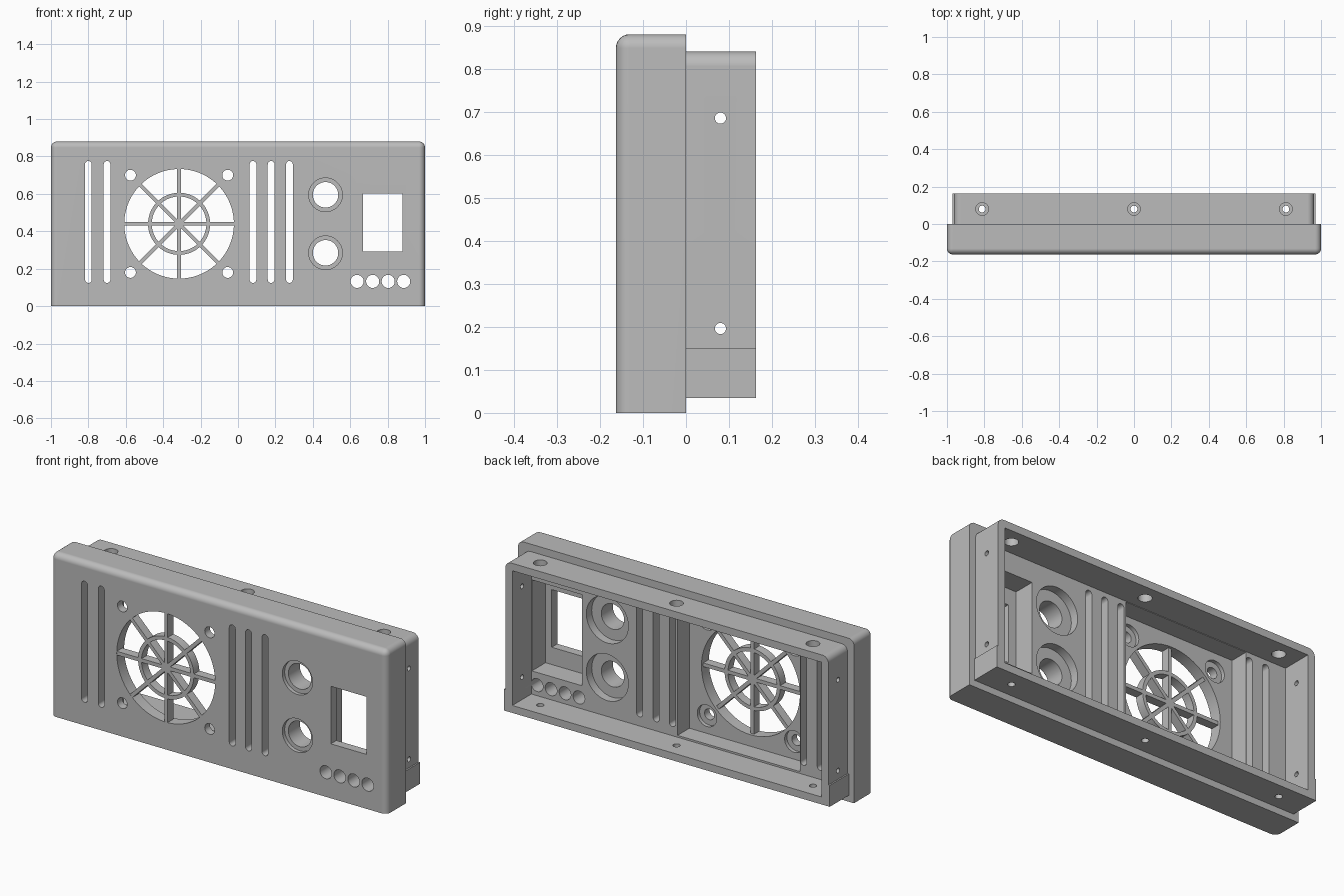
import bpy, bmesh, math
from mathutils import Matrix

if "Cube" in bpy.data.objects:
    bpy.data.objects.remove(bpy.data.objects["Cube"])

FRONT, BACK = -0.163, 0.163
grey = bpy.data.materials.new("grey_plastic")
grey.diffuse_color = (0.5, 0.5, 0.5, 1)
grey.use_nodes = True
grey.node_tree.nodes["Principled BSDF"].inputs["Base Color"].default_value = grey.diffuse_color


def add_object(name, bm):
    bmesh.ops.recalc_face_normals(bm, faces=bm.faces)
    me = bpy.data.meshes.new(name)
    bm.to_mesh(me)
    bm.free()
    me.materials.append(grey)
    ob = bpy.data.objects.new(name, me)
    bpy.context.collection.objects.link(ob)
    return ob


def prism(pts, y0, y1):
    """Extrude an (x, z) outline along y."""
    bm = bmesh.new()
    face = bm.faces.new([bm.verts.new((x, y0, z)) for x, z in pts])
    ext = bmesh.ops.extrude_face_region(bm, geom=[face])["geom"]
    bmesh.ops.translate(bm, vec=(0, y1 - y0, 0),
                        verts=[v for v in ext if isinstance(v, bmesh.types.BMVert)])
    return bm


def rect(x0, x1, z0, z1):
    return [(x0, z0), (x1, z0), (x1, z1), (x0, z1)]


def round_edges(bm, rule, radius):
    edges = [e for e in bm.edges if rule(e.verts[0].co, e.verts[1].co)]
    bmesh.ops.bevel(bm, geom=edges, offset=radius, offset_type='OFFSET',
                    segments=6, profile=0.5, affect='EDGES', clamp_overlap=True)


cutters = []


def cut_prism(pts, y0, y1):
    cutters.append(add_object("cutter", prism(pts, y0, y1)))


def cut_round(axis, center, radius, length, sides=48):
    rot = {'X': Matrix.Rotation(math.pi / 2, 4, 'Y'),
           'Y': Matrix.Rotation(math.pi / 2, 4, 'X'), 'Z': Matrix()}[axis]
    bm = bmesh.new()
    bmesh.ops.create_cone(bm, cap_ends=True, segments=sides, radius1=radius, radius2=radius,
                          depth=length, matrix=Matrix.Translation(center) @ rot)
    cutters.append(add_object("cutter", bm))


def bore(x, z, radius, y0, y1, sides=48):
    cut_round('Y', (x, (y0 + y1) / 2, z), radius, y1 - y0, sides)


def finish(ob):
    bpy.ops.object.select_all(action='DESELECT')
    ob.select_set(True)
    bpy.context.view_layer.objects.active = ob
    bpy.ops.object.convert(target='MESH')
    bpy.ops.object.shade_smooth_by_angle(angle=math.radians(30))
    ob.modifiers.new("clean_normals", 'WEIGHTED_NORMAL').keep_sharp = True


# Front body: rounded at the front, left, right and top, square at the bottom
bm = prism(rect(-1, 1, 0, 0.88), FRONT, 0)
round_edges(bm, lambda a, b: (max(a.y, b.y) < -0.1 and max(a.z, b.z) > 0.1)
            or (min(a.z, b.z) > 0.8 and abs(a.y - b.y) > 0.1), 0.032)
panel = add_object("front_panel", bm)

# Rear lip, slightly wider near its foot
half = [(0.97, 0.035), (0.97, 0.15), (0.962, 0.15), (0.962, 0.84)]
bm = prism(half + [(-x, z) for x, z in reversed(half)], -0.05, BACK)
round_edges(bm, lambda a, b: min(a.z, b.z) > 0.8 and abs(a.y - b.y) > 0.1, 0.035)
lip = add_object("rear_lip", bm)

# Rear cavity, fan pocket, switch pocket and switch window
cut_prism(rect(-0.92, 0.92, 0.075, 0.80), 0.001, 0.2)
cut_prism(rect(-0.68, 0.05, 0.085, 0.797), -0.10, 0.05)
cut_prism(rect(0.62, 0.917, 0.20, 0.69), -0.115, 0.05)
cut_prism(rect(0.667, 0.88, 0.293, 0.603), -0.2, 0.05)

# Ventilation slots
for sx in (-0.80, -0.70, 0.08, 0.177, 0.275):
    r, outline = 0.018, []
    for i in range(26):
        a = math.pi * (i if i < 13 else i - 1) / 12
        outline.append((sx + r * math.cos(a), (0.758 if i < 13 else 0.142) + r * math.sin(a)))
    cut_prism(outline, -0.2, 0.05)

# Fan opening with four recessed screw holes
FX, FZ, FR = -0.315, 0.44, 0.293
bore(FX, FZ, FR, -0.2, 0.05, 96)
for dx in (-0.26, 0.26):
    for dz in (-0.26, 0.26):
        bore(FX + dx, FZ + dz, 0.029, -0.2, 0.05, 32)
        bore(FX + dx, FZ + dz, 0.058, -0.12, 0.05)

# Knob holes, recessed on both sides
for z in (0.285, 0.595):
    bore(0.468, z, 0.068, -0.2, 0.05)
    bore(0.468, z, 0.09, -0.2, FRONT + 0.02)
    bore(0.468, z, 0.125, -0.045, 0.05)

# Row of small indicator holes
for i in range(4):
    bore(0.637 + i * 0.083, 0.132, 0.035, -0.2, 0.05, 32)

# Mounting holes through the lip
for x in (-0.812, 0, 0.812):
    cut_round('Z', (x, 0.08, 0.82), 0.034, 0.12, 32)
    cut_round('Z', (x, 0.08, 0.05), 0.018, 0.12, 32)
for z in (0.196, 0.685):
    cut_round('X', (0, 0.08, z), 0.013, 2.2, 24)

# Merge the body and the lip, then cut everything away
for i, ob in enumerate([lip] + cutters):
    mod = panel.modifiers.new("bool", 'BOOLEAN')
    mod.operation = 'UNION' if i == 0 else 'DIFFERENCE'
    mod.solver = 'EXACT'
    mod.object = ob
finish(panel)
for ob in [lip] + cutters:
    bpy.data.objects.remove(ob, do_unlink=True)

# Fan grille: four crossing bars and one ring
Y0, Y1 = FRONT + 0.0005, -0.115
for i in range(4):
    bm = prism(rect(-FR - 0.004, FR + 0.004, -0.01, 0.01), Y0, Y1)
    bm.transform(Matrix.Translation((FX, 0, FZ)) @ Matrix.Rotation(i * math.pi / 4, 4, 'Y'))
    add_object("grille_bar_%d" % (i + 1), bm)
bm = bmesh.new()
section = [bm.verts.new((FX + r, y, FZ)) for r, y in
           ((0.146, Y0), (0.166, Y0), (0.166, Y1), (0.146, Y1))]
edges = [bm.edges.new((section[i], section[(i + 1) % 4])) for i in range(4)]
bmesh.ops.spin(bm, geom=section + edges, cent=(FX, 0, FZ), axis=(0, 1, 0),
               angle=math.tau, steps=64, use_merge=True)
bmesh.ops.remove_doubles(bm, verts=bm.verts, dist=0.0005)
finish(add_object("grille_ring", bm))
